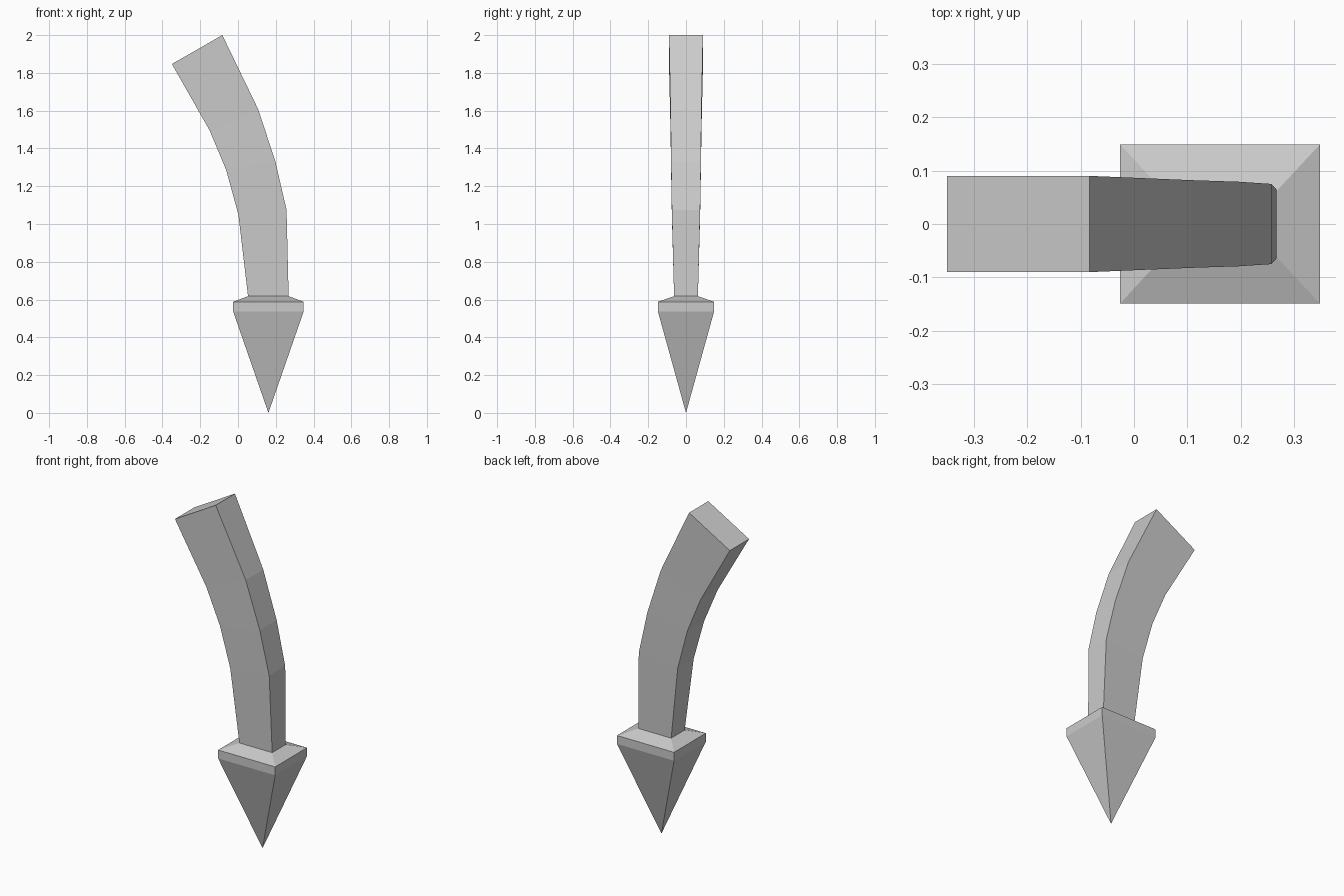
import bpy
import bmesh

cube = bpy.data.objects.get("Cube")
if cube:
    bpy.data.objects.remove(cube, do_unlink=True)

GREY = (0.6, 0.6, 0.6, 1.0)
grey = bpy.data.materials.new("plain grey")
grey.use_nodes = True
grey.diffuse_color = GREY
grey.node_tree.nodes["Principled BSDF"].inputs["Base Color"].default_value = GREY


def loft(name, sections, tip=None):
    """Join four-cornered sections (left x, z, right x, z, half depth), top to bottom."""
    bm = bmesh.new()
    rings = []
    for lx, lz, rx, rz, d in sections:
        corners = ((lx, -d, lz), (rx, -d, rz), (rx, d, rz), (lx, d, lz))
        rings.append([bm.verts.new(c) for c in corners])
    for upper, lower in zip(rings, rings[1:]):
        for i in range(4):
            j = (i + 1) % 4
            bm.faces.new((upper[i], lower[i], lower[j], upper[j]))
    bm.faces.new(rings[0])
    if tip:
        point = bm.verts.new(tip)
        for i in range(4):
            bm.faces.new((rings[-1][i], point, rings[-1][(i + 1) % 4]))
    else:
        bm.faces.new(rings[-1][::-1])
    bmesh.ops.recalc_face_normals(bm, faces=bm.faces)
    mesh = bpy.data.meshes.new(name)
    bm.to_mesh(mesh)
    bm.free()
    mesh.materials.append(grey)
    obj = bpy.data.objects.new(name, mesh)
    bpy.context.collection.objects.link(obj)
    return obj


# Curved shaft, narrowing towards the head
loft("curved_shaft", [
    (-0.35, 1.847, -0.083, 2.0, 0.09),
    (-0.15, 1.495, 0.108, 1.605, 0.082),
    (-0.063, 1.287, 0.198, 1.33, 0.079),
    (0.002, 1.05, 0.257, 1.075, 0.075),
    (0.053, 0.618, 0.268, 0.618, 0.063),
])

# Arrow head: sloped shoulder, thin band, four-sided point
loft("arrow_head", [
    (0.053, 0.618, 0.268, 0.618, 0.063),
    (-0.026, 0.588, 0.348, 0.588, 0.149),
    (-0.026, 0.538, 0.348, 0.538, 0.149),
], tip=(0.161, 0, 0))
